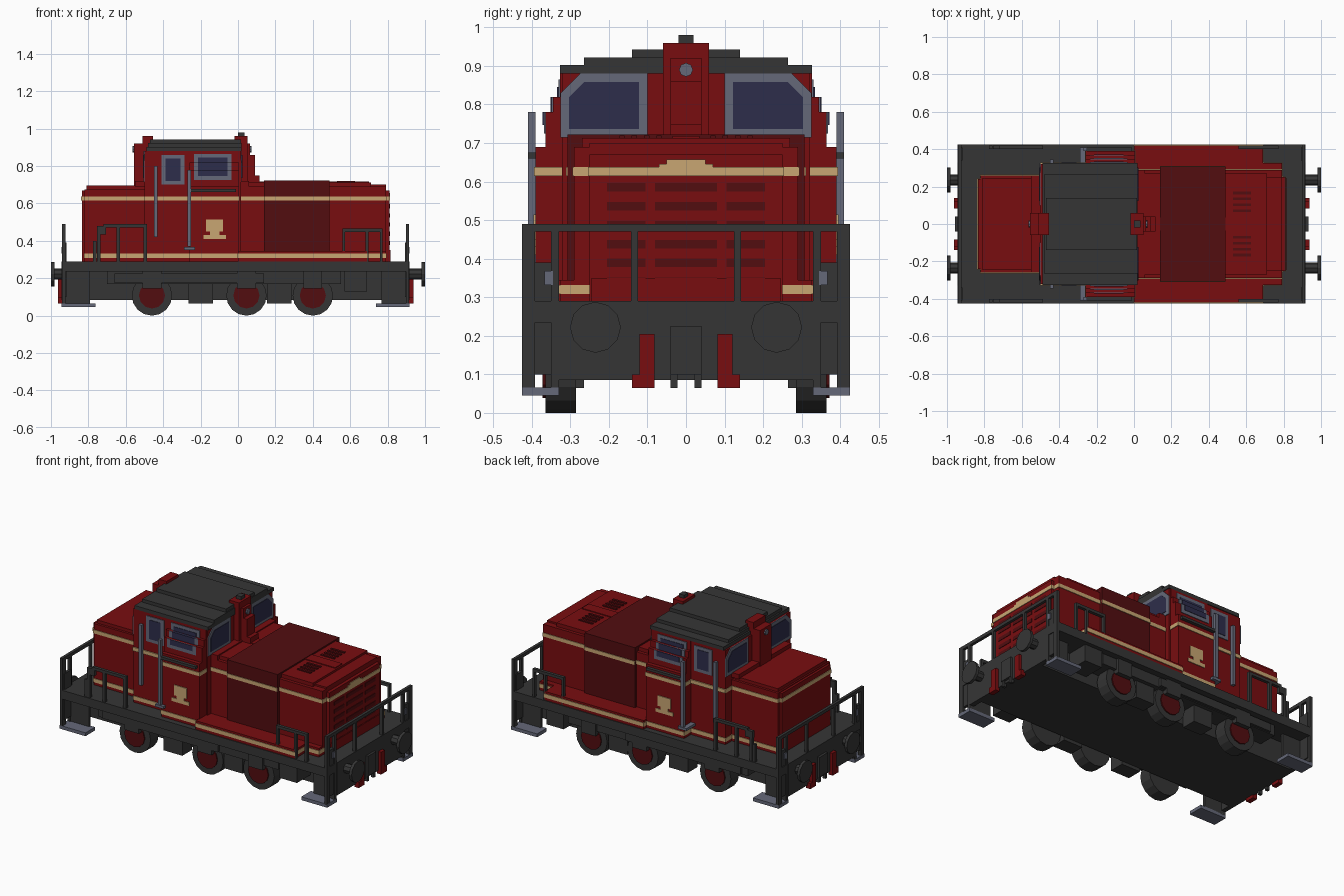
import bpy
import bmesh
import math
from mathutils import Matrix, Vector

old = bpy.data.objects.get("Cube")
if old:
    bpy.data.objects.remove(old, do_unlink=True)


def material(name, r, g, b):
    m = bpy.data.materials.new(name)
    m.use_nodes = True
    m.diffuse_color = (r, g, b, 1)
    bsdf = next(n for n in m.node_tree.nodes if n.type == "BSDF_PRINCIPLED")
    bsdf.inputs["Base Color"].default_value = (r, g, b, 1)
    return m


red = material("body red", .19, .004, .005)
maroon = material("dark red", .085, .004, .005)
black = material("frame charcoal", .036, .036, .036)
cream = material("stripe cream", .58, .38, .17)
steel = material("blue grey", .13, .14, .19)
glass = material("window glass", .027, .027, .07)


def finish(name, mat, bm):
    bmesh.ops.recalc_face_normals(bm, faces=bm.faces)
    mesh = bpy.data.meshes.new(name)
    bm.to_mesh(mesh)
    bm.free()
    mesh.materials.append(mat)
    obj = bpy.data.objects.new(name, mesh)
    bpy.context.collection.objects.link(obj)
    return obj


def add_block(bm, xs, ys, zs):
    spans = [sorted(s) for s in (xs, ys, zs)]
    centre = Vector([sum(s) / 2 for s in spans])
    size = [s[1] - s[0] for s in spans]
    bmesh.ops.create_cube(bm, size=1, matrix=Matrix.Translation(centre) @ Matrix.Diagonal((*size, 1)))


def pair(name, mat, xs, ys, zs):
    """Block repeated on both long sides."""
    bm = bmesh.new()
    add_block(bm, xs, ys, zs)
    add_block(bm, xs, [-y for y in ys], zs)
    return finish(name, mat, bm)


def slab(name, mat, xs, half, zs):
    """Block centred across the width."""
    bm = bmesh.new()
    add_block(bm, xs, (-half, half), zs)
    return finish(name, mat, bm)


def drum(name, mat, radius, depth, place, axis, sides=16):
    bm = bmesh.new()
    turn = Matrix.Rotation(math.pi / 2, 4, axis)
    bmesh.ops.create_cone(bm, cap_ends=True, segments=sides, radius1=radius, radius2=radius,
                          depth=depth, matrix=Matrix.Translation(place) @ turn)
    return finish(name, mat, bm)


# Underframe and deck
slab("underframe", black, (-.94, .915), .265, (.085, .24))
slab("deck", black, (-.94, .915), .425, (.235, .29))
pair("side_frame", black, (-.7, .55), (.265, .385), (.17, .24))
pair("side_sill", black, (-.66, .14), (.385, .4), (.175, .225))
pair("battery_box", black, (.57, .69), (.265, .4), (.13, .24))
for x in (-.2, .22):
    pair("brake_box", black, (x - .065, x + .065), (.265, .36), (.065, .18))

# Wheels with red centres
for x in (-.46, .045, .4):
    for side in (1, -1):
        drum("wheel", black, .108, .08, (x, side * .325, .108), "X")
        drum("wheel_centre", maroon, .07, .01, (x, side * .367, .108), "X", 12)
    pair("axle_box", black, (x - .05, x + .05), (.36, .4), (.145, .24))

# Long hood with rounded shoulders and nose steps
slab("long_hood", red, (0, .79), .29, (.29, .69))
slab("long_hood_top", red, (0, .71), .27, (.69, .713))
slab("long_hood_shoulder", red, (.71, .79), .25, (.69, .7))
slab("long_hood_nose", red, (.79, .81), .25, (.29, .67))
slab("long_hood_ridge", red, (.04, .7), .035, (.71, .718))
slab("long_hood_foot", red, (.69, .79), .325, (.29, .345))
slab("running_board", red, (0, .69), .42, (.29, .345))
slab("engine_cover", maroon, (.14, .49), .307, (.345, .722))

# Short hood
slab("short_hood", red, (-.82, -.5), .26, (.29, .675))
slab("short_hood_top", red, (-.81, -.5), .245, (.675, .695))
slab("short_hood_nose", red, (-.835, -.82), .24, (.29, .67))

# Cab core and doors
slab("cab_core", red, (-.5, .015), .322, (.29, .88))
slab("cab_front_base", red, (.01, .06), .29, (.69, .72))
slab("cab_rear_base", red, (-.55, -.5), .26, (.69, .72))

# Flared cab sides, stepped inward, with windows following the steps
flare = [(.29, .69, .39), (.69, .78, .365), (.78, .82, .345), (.82, .88, .327)]
for low, high, half in flare:
    slab("cab_flare", red, (-.26, .005), half, (low, high))


def stepped_plate(name, mat, xs, low, high, proud):
    for z0, z1, half in flare:
        a, b = max(low, z0), min(high, z1)
        if b > a:
            pair(name, mat, xs, (half - .01, half + proud), (a, b))


stepped_plate("side_window_frame", steel, (-.235, -.035), .725, .865, .004)
stepped_plate("side_window_glass", glass, (-.213, -.057), .747, .845, .007)
pair("door_window_frame", steel, (-.41, -.285), (.315, .327), (.7, .86))
pair("door_window_glass", glass, (-.387, -.308), (.315, .33), (.72, .84))
pair("cab_ledge", black, (-.25, -.01), (.36, .41), (.66, .676))

# Cab roof in shallow steps
slab("roof_edge", black, (-.49, .02), .327, (.88, .902))
slab("roof_middle", black, (-.48, .02), .265, (.9, .922))
slab("roof_crown", black, (-.47, .015), .14, (.92, .943))


def end_window(name, mat, x, thick, inset):
    """Pair of cab end windows with a clipped upper outer corner."""
    bm = bmesh.new()
    a, b, c, d = .1 + inset, .325 - inset, .715 + inset, .88 - inset
    cut = .05 - inset / 2
    outline = [(a, c), (b, c), (b, d - cut), (b - cut, d), (a, d)]
    for side in (1, -1):
        face = bm.faces.new([bm.verts.new((x, side * y, z)) for y, z in outline])
        ext = bmesh.ops.extrude_face_region(bm, geom=[face])["geom"]
        verts = [v for v in ext if isinstance(v, bmesh.types.BMVert)]
        bmesh.ops.translate(bm, vec=(thick, 0, 0), verts=verts)
    finish(name, mat, bm)


for x, out in ((.015, 1), (-.5, -1)):
    end_window("end_window_frame", steel, x, out * .005, 0)
    end_window("end_window_glass", glass, x, out * .008, .022)

# Stacks at both cab ends, narrowing upward
for x, out in ((0, 1), (-.49, -1)):
    for reach, top in ((.115 if out > 0 else .06, .75), (.09 if out > 0 else .055, .86), (.065, .92)):
        slab("stack_step", red, (x, x + out * reach), .058 if out < 0 else .04, (.69, top))
slab("front_stack", red, (-.02, .05), .06, (.69, .96))
slab("rear_stack", red, (-.51, -.455), .06, (.69, .96))
slab("horn", black, (0, .035), .02, (.96, .98))
drum("head_lamp", steel, .018, .01, (.068, 0, .89), "Y", 8)
drum("tail_lamp", steel, .018, .01, (-.558, 0, .89), "Y", 8)

# Cream stripes wrapped around each body section
upper, lower = (.615, .638), (.308, .332)
for xs, half in (((-.005, .14), .29), ((.485, .793), .29), ((.14, .49), .307), ((.78, .814), .25),
                 ((-.823, -.5), .26), ((-.839, -.81), .24), ((-.503, -.25), .325), ((-.263, .009), .39)):
    slab("upper_stripe", cream, xs, half + .004, upper)
for xs, half in (((-.003, .692), .42), ((.68, .793), .325), ((-.823, -.5), .26),
                 ((-.503, -.25), .322), ((-.263, .003), .39)):
    slab("lower_stripe", cream, xs, half + .004, lower)
slab("nose_panel", red, (.8, .815), .245, (.29, .35))
for half, top in ((.07, .646), (.05, .657)):
    slab("stripe_crest", cream, (.805, .814), half, (.635, top))

# Cab side emblem plates
for width, zs in ((.045, (.45, .515)), (.025, (.43, .45)), (.06, (.41, .432))):
    pair("side_emblem", cream, (-.125 - width, -.125 + width), (.388, .395), zs)

# Nose grilles and roof vents
for row in range(6):
    z = .34 + row * .049
    slab("grille_middle", maroon, (.8, .813), .08, (z - .011, z + .011))
    pair("grille_side", maroon, (.8, .813), (.105, .205), (z - .011, z + .011))
for row in range(4):
    y = .07 + row * .032
    pair("roof_vent", maroon, (.53, .625), (y - .007, y + .007), (.7, .719))

# Door handrails and door steps
for x, reach, zs in ((-.44, .345, (.42, .8)), (-.26, .41, (.37, .78))):
    pair("door_handrail", steel, (x - .01, x + .01), (reach - .02, reach), zs)
pair("door_step", steel, (-.29, -.23), (.32, .41), (.352, .368))

# Side railings on the deck
for x in (.565, .64 + .05, .765):
    pair("front_rail_post", black, (x - .007, x + .007), (.4, .42), (.29, .46))
pair("front_rail_bar", black, (.558, .772), (.4, .42), (.448, .466))
for x, top in ((-.765, .4), (-.745, .45), (-.64, .48), (-.495, .48)):
    pair("rear_rail_post", black, (x - .009, x + .009), (.4, .42), (.29, top))
pair("rear_rail_bar", black, (-.72, -.486), (.4, .42), (.472, .49))
pair("rear_rail_bend", black, (-.755, -.705), (.4, .42), (.435, .478))

# Gear repeated at both ends
for s in (1, -1):
    def at(near, far):
        return [s * near - .0125, s * far - .0125]

    slab("end_beam", black, at(.9, .93), .33, (.085, .29))
    slab("end_rail", black, at(.91, .928), .425, (.47, .49))
    pair("end_rail_post", black, at(.91, .928), (.125, .143), (.24, .47))
    pair("corner_post", black, at(.91, .928), (.392, .425), (.06, .47))
    pair("inner_corner_post", black, at(.91, .928), (.33, .35), (.06, .47))
    pair("corner_panel", black, at(.905, .923), (.34, .41), (.1, .39))
    pair("step_hanger", black, at(.78, .91), (.33, .345), (.06, .24))
    pair("corner_step", steel, at(.75, .93), (.33, .425), (.045, .066))
    pair("marker_lamp", steel, at(.92, .93), (.345, .367), (.332, .368))
    pair("brake_hose", red, at(.92, .95), (.082, .12), (.065, .205))
    pair("hose_foot", red, at(.92, .95), (.082, .14), (.065, .1))
    slab("coupler", black, at(.92, .945), .04, (.1, .225))
    pair("coupler_hook", black, at(.92, .94), (.022, .04), (.065, .12))
    for side in (1, -1):
        drum("buffer_shaft", black, .03, .09, (s * .95, side * .235, .222), "Y", 8)
        drum("buffer_head", black, .066, .018, (s * .991, side * .235, .222), "Y", 12)
